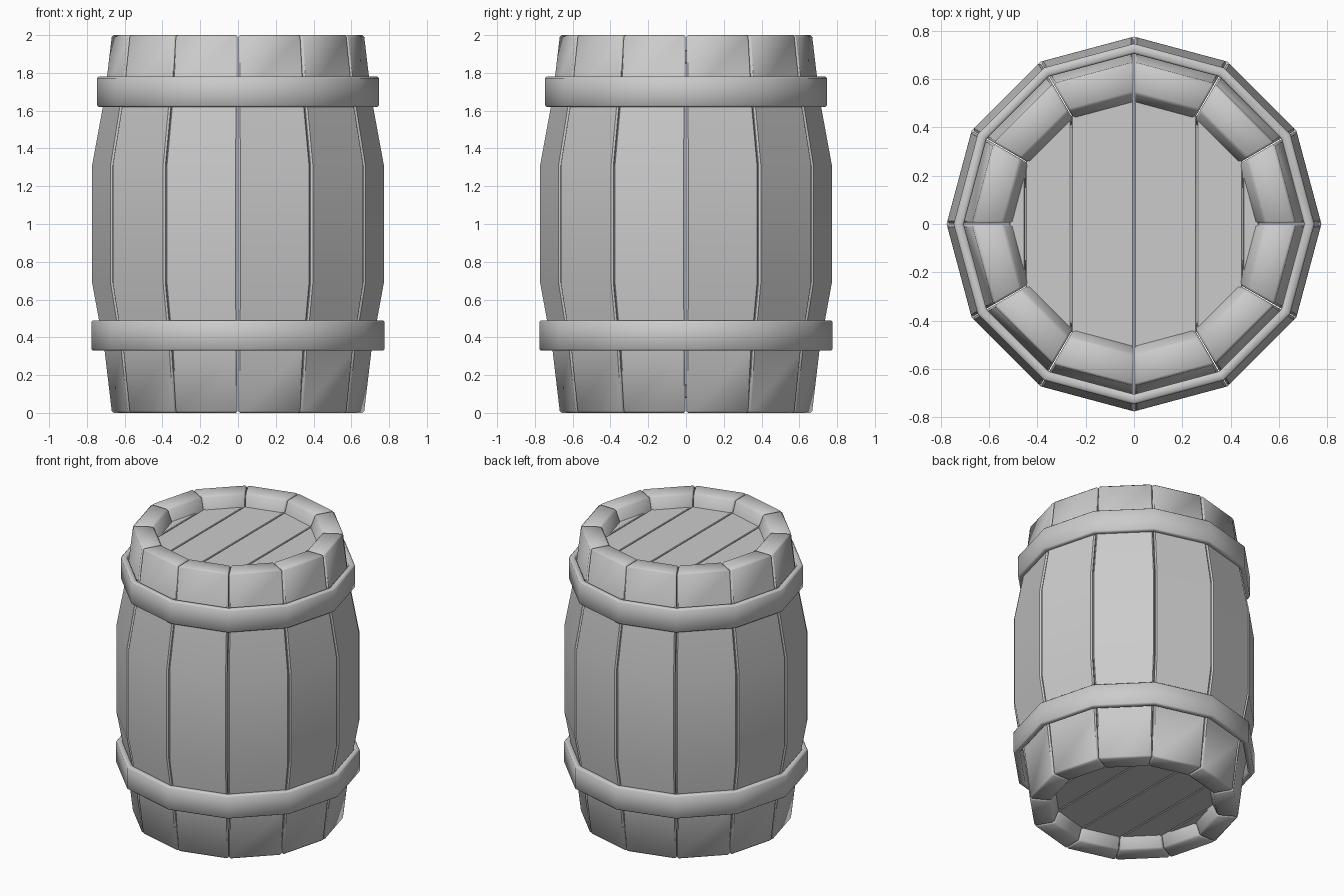
import bpy, bmesh
from math import sin, cos, pi, radians

if "Cube" in bpy.data.objects:
    bpy.data.objects.remove(bpy.data.objects["Cube"])

SIDES = 12
STEP = 2 * pi / SIDES


def make_object(name, bm, bevel, smooth):
    bmesh.ops.recalc_face_normals(bm, faces=bm.faces)
    mesh = bpy.data.meshes.new(name)
    bm.to_mesh(mesh)
    bm.free()
    obj = bpy.data.objects.new(name, mesh)
    bpy.context.collection.objects.link(obj)
    mod = obj.modifiers.new("bevel", 'BEVEL')
    mod.width, mod.segments = bevel, 1
    mod.limit_method, mod.angle_limit = 'ANGLE', radians(40)
    bpy.ops.object.select_all(action='DESELECT')
    obj.select_set(True)
    bpy.context.view_layer.objects.active = obj
    bpy.ops.object.modifier_apply(modifier="bevel")
    bpy.ops.object.shade_smooth_by_angle(angle=radians(smooth))
    return obj


def bridge(bm, a, b):
    for i in range(len(a)):
        j = (i + 1) % len(a)
        bm.faces.new((a[i], a[j], b[j], b[i]))


# Staves: one bulging (radius, z) section swept across one side of the barrel
stave_profile = [(0.67, 0), (0.709, 0.33), (0.775, 0.69), (0.775, 1.31),
                 (0.709, 1.67), (0.67, 2), (0.54, 2), (0.49, 1.88),
                 (0.49, 0.12), (0.54, 0)]
GAP = 0.003
for s in range(SIDES):
    bm = bmesh.new()
    loops = [[bm.verts.new((r * cos(a), r * sin(a), z)) for r, z in stave_profile]
             for a in (s * STEP + GAP, (s + 1) * STEP - GAP)]
    bridge(bm, *loops)
    for loop in loops:
        bm.faces.new(loop)
    make_object(f"stave_{s + 1}", bm, 0.01, 46)

# Hoops: twelve-sided upright bands
for name, r_in, r_out, z0, z1 in (("lower_hoop", 0.735, 0.776, 0.33, 0.49),
                                  ("upper_hoop", 0.705, 0.747, 1.62, 1.78)):
    bm = bmesh.new()
    section = [(r_out, z0), (r_out, z1), (r_in, z1), (r_in, z0)]
    rings = [[bm.verts.new((r * cos(s * STEP), r * sin(s * STEP), z)) for r, z in section]
             for s in range(SIDES)]
    for s in range(SIDES):
        bridge(bm, rings[s], rings[(s + 1) % SIDES])
    make_object(name, bm, 0.008, 46)

# Lids: planks that slice a twelve-sided disc
R = 0.52
for name, z0, z1 in (("bottom_lid", 0.08, 0.15), ("top_lid", 1.85, 1.92)):
    for k in range(SIDES // 2):
        a, b = k * STEP, (k + 1) * STEP
        xa, xb = R * cos(a) - 0.002, R * cos(b) + 0.002
        ya, yb = R * sin(a), R * sin(b)
        outline = [(xa, ya), (xb, yb), (xb, -yb), (xa, -ya)]
        if k == 0:
            outline = [(xa, 0), (xb, yb), (xb, -yb)]
        if k == SIDES // 2 - 1:
            outline = [(xa, ya), (xb, 0), (xa, -ya)]
        bm = bmesh.new()
        loops = [[bm.verts.new((x, y, z)) for x, y in outline] for z in (z0, z1)]
        bridge(bm, *loops)
        for loop in loops:
            bm.faces.new(loop)
        make_object(f"{name}_plank_{k + 1}", bm, 0.004, 30)
